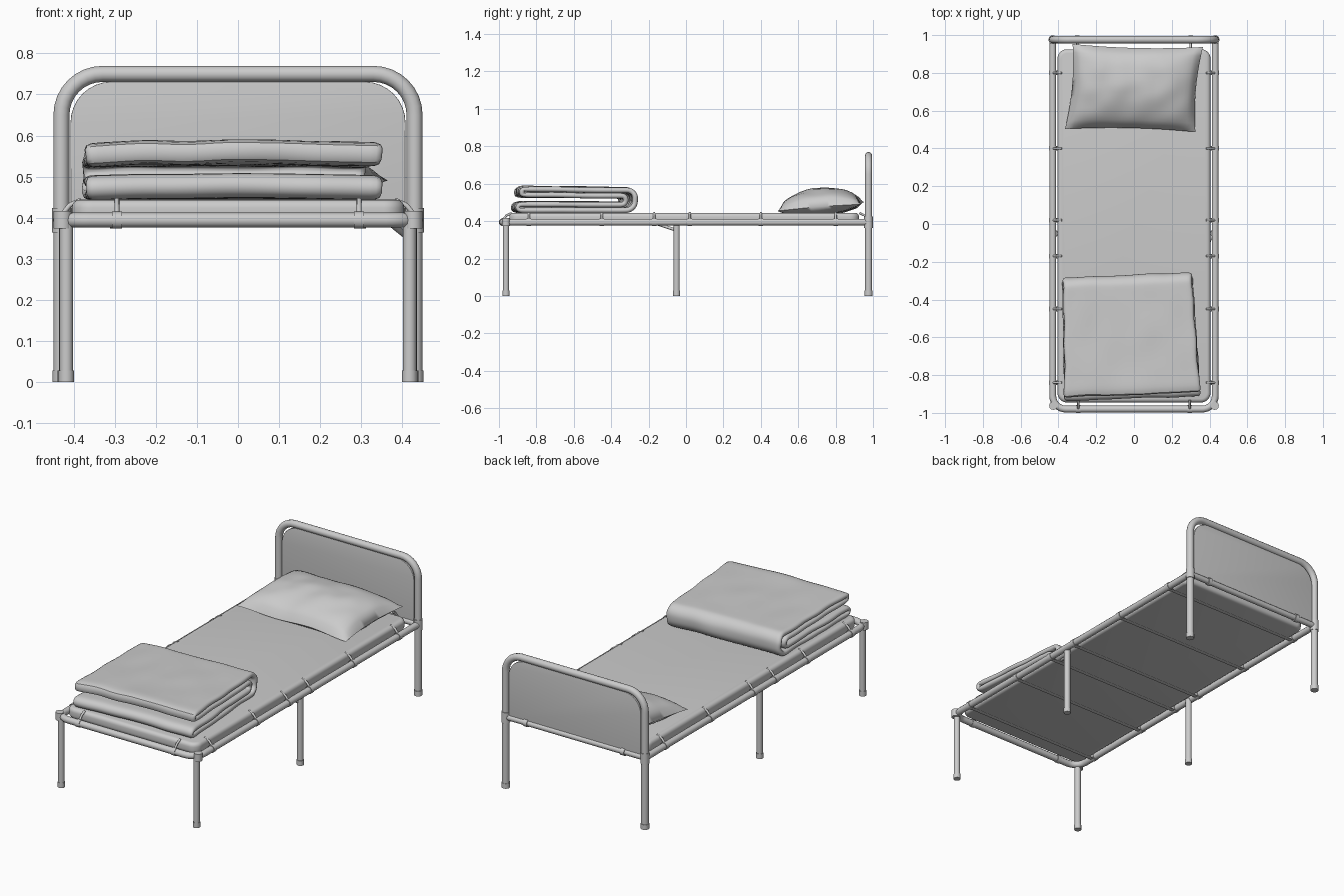
import bpy, bmesh, math
from mathutils import Vector, noise

if "Cube" in bpy.data.objects:
    bpy.data.objects.remove(bpy.data.objects["Cube"])

GREY = (0.6, 0.6, 0.6, 1)
mat = bpy.data.materials.new("plain grey")
mat.use_nodes = True
mat.diffuse_color = GREY
mat.node_tree.nodes["Principled BSDF"].inputs["Base Color"].default_value = GREY


def add(name, mesh, angle=40):
    ob = bpy.data.objects.new(name, mesh)
    bpy.context.collection.objects.link(ob)
    mesh.materials.clear()
    mesh.materials.append(mat)
    bpy.ops.object.select_all(action='DESELECT')
    ob.select_set(True)
    bpy.context.view_layer.objects.active = ob
    bpy.ops.object.shade_smooth_by_angle(angle=math.radians(angle))
    return ob


def fillet(pts, r, cyclic=False, steps=8):
    """Round the inner corners of a path."""
    pts = [Vector(p) for p in pts]
    out = []
    for i, p in enumerate(pts):
        if not cyclic and i in (0, len(pts) - 1):
            out.append(p)
            continue
        a = p + (pts[i - 1] - p).normalized() * r
        b = p + (pts[(i + 1) % len(pts)] - p).normalized() * r
        c = a + b - p
        for k in range(steps + 1):
            t = k / steps * math.pi / 2
            out.append(c + (a - c) * math.cos(t) + (b - c) * math.sin(t))
    return out


def tube(name, pts, r, cyclic=False):
    cu = bpy.data.curves.new(name, 'CURVE')
    cu.dimensions = '3D'
    cu.bevel_depth, cu.bevel_resolution, cu.use_fill_caps = r, 4, True
    sp = cu.splines.new('POLY')
    sp.points.add(len(pts) - 1)
    for q, p in zip(sp.points, pts):
        q.co = (*p, 1)
    sp.use_cyclic_u = cyclic
    tmp = bpy.data.objects.new(name, cu)
    bpy.context.collection.objects.link(tmp)
    bpy.context.view_layer.update()
    mesh = bpy.data.meshes.new_from_object(tmp.evaluated_get(bpy.context.evaluated_depsgraph_get()))
    bpy.data.objects.remove(tmp)
    return add(name, mesh)


def slab(name, outline, depth, bevel):
    """Extrude a flat outline and round its rims."""
    bm = bmesh.new()
    f = bm.faces.new([bm.verts.new(p) for p in outline])
    geo = bmesh.ops.extrude_face_region(bm, geom=[f])
    bmesh.ops.translate(bm, vec=depth, verts=[v for v in geo['geom'] if isinstance(v, bmesh.types.BMVert)])
    bmesh.ops.recalc_face_normals(bm, faces=bm.faces)
    rims = [e for e in bm.edges if any(len(g.verts) > 4 for g in e.link_faces)]
    bmesh.ops.bevel(bm, geom=rims, offset=bevel, segments=4, profile=0.5, affect='EDGES')
    me = bpy.data.meshes.new(name)
    bm.to_mesh(me)
    bm.free()
    return add(name, me)


def grid_mesh(name, nu, nv, func, wrap=False):
    """Build a quad sheet from func(i, j); wrap closes it along i."""
    bm = bmesh.new()
    vs = [[bm.verts.new(func(i, j)) for j in range(nv)] for i in range(nu)]
    for i in range(nu if wrap else nu - 1):
        k = (i + 1) % nu
        for j in range(nv - 1):
            bm.faces.new((vs[i][j], vs[k][j], vs[k][j + 1], vs[i][j + 1]))
    bmesh.ops.remove_doubles(bm, verts=bm.verts, dist=1e-5)
    bmesh.ops.recalc_face_normals(bm, faces=bm.faces)
    me = bpy.data.meshes.new(name)
    bm.to_mesh(me)
    bm.free()
    return add(name, me, 70)


RX, RZ, FRONT, HEAD = 0.43, 0.394, -0.98, 0.976

# Bed frame: side rails joined by a rounded front, then the head rail
tube("bed_rail", fillet([(-RX, HEAD, RZ), (-RX, FRONT, RZ), (RX, FRONT, RZ), (RX, HEAD, RZ)], 0.07), 0.018)
tube("head_rail", [(-RX, HEAD, RZ), (RX, HEAD, RZ)], 0.016)

# Headboard hoop, which also forms the rear legs, and its panel
tube("headboard_hoop", fillet([(-RX, HEAD, 0), (-RX, HEAD, 0.75), (RX, HEAD, 0.75), (RX, HEAD, 0)], 0.1), 0.0195)
panel = fillet([(-0.408, 0.97, RZ), (-0.408, 0.97, 0.731), (0.408, 0.97, 0.731), (0.408, 0.97, RZ)], 0.1)
slab("headboard_panel", panel, (0, 0.012, 0), 0.002)

# Legs, feet and collars on both sides
for side, s in (("left", 1), ("right", -1)):
    for part, x, y in (("front", 0.418, -0.962), ("middle", 0.42, -0.05)):
        tube(f"{part}_leg_{side}", [(s * x, y, 0), (s * x, y, RZ)], 0.0165)
        tube(f"{part}_foot_{side}", [(s * x, y, 0), (s * x, y, 0.028)], 0.019)
    tube(f"rear_foot_{side}", [(s * RX, HEAD, 0), (s * RX, HEAD, 0.028)], 0.022)
    tube(f"rear_collar_{side}", [(s * RX, HEAD, RZ - 0.03), (s * RX, HEAD, RZ + 0.03)], 0.023)
    tube(f"front_collar_{side}", [(s * 0.427, -0.962, RZ - 0.02), (s * 0.427, -0.962, RZ + 0.022)], 0.022)
tube("middle_leg_brace", [(0.375, -0.15, 0.384), (0.412, -0.06, 0.354)], 0.008)

# Mattress with rounded corners
MX, M0, M1 = 0.405, -0.945, 0.925
base = fillet([(-MX, M0, 0.384), (MX, M0, 0.384), (MX, M1, 0.384), (-MX, M1, 0.384)], 0.05, True)
slab("mattress", base, (0, 0, 0.06), 0.02)


# Clips: a band on the rail and a bar hooking over the mattress edge
def clip(name, rail, along, inward):
    rail, along, inward = Vector(rail), Vector(along), Vector(inward)
    tube(name + "_band", [rail - along * 0.012, rail + along * 0.012], 0.021)
    up = Vector((0, 0, 1))
    tube(name + "_bar", [rail + up * 0.012, rail + inward * 0.02 + up * 0.036, rail + inward * 0.048 + up * 0.049], 0.006)


for i, y in enumerate((0.8, 0.4, 0.02, -0.17, -0.45, -0.84)):
    for side, s in (("left", 1), ("right", -1)):
        clip(f"side_clip_{side}_{i}", (s * RX, y, RZ), (0, 1, 0), (-s, 0, 0))
    # Flat support strap beneath the mattress
    strap = [(-RX, y - 0.012, 0.379), (RX, y - 0.012, 0.379), (RX, y + 0.012, 0.379), (-RX, y + 0.012, 0.379)]
    bm = bmesh.new()
    bm.faces.new([bm.verts.new(p) for p in strap])
    bmesh.ops.solidify(bm, geom=bm.faces[:], thickness=0.006)
    me = bpy.data.meshes.new("support_strap")
    bm.to_mesh(me)
    bm.free()
    add(f"support_strap_{i}", me)
for side, s in (("left", 1), ("right", -1)):
    clip(f"front_clip_{side}", (s * 0.295, FRONT, RZ), (1, 0, 0), (0, 1, 0))
    clip(f"head_clip_{side}", (s * 0.3, HEAD, RZ), (1, 0, 0), (0, -1, 0))


# Pillow: a puffed, slightly skewed cushion with pinched corners
def pillow_half(sign):
    def point(i, j):
        u, v = i / 16 - 1, j / 10 - 1
        x = 0.345 * u * (1 - 0.05 * (1 - v * v)) + 0.02 * v
        y = 0.72 + 0.225 * v * (1 - 0.06 * (1 - u * u)) - 0.008 * u
        puff = ((1 - u ** 4) * (1 - v * v)) ** 0.55
        fold = 0.012 * noise.noise((u * 3, v * 2, 5)) * puff
        mid = 0.478 + 0.018 * v + 0.006 * math.sin(5 * u) * abs(v)
        z = mid + fold + puff * (0.097 if sign > 0 else -0.05)
        return x, y, max(z, 0.442)
    return point


top = pillow_half(1)
bottom = pillow_half(-1)
grid_mesh("pillow", 66, 21, lambda i, j: top(i, j) if i <= 32 else bottom(65 - i, j))

# Folded blanket: one closed loop of cloth, folded in half with nested layers
outer = fillet([(0, -0.895, 0.574), (0, -0.285, 0.567), (0, -0.285, 0.461), (0, -0.905, 0.461)], 0.045, steps=6)
inner = fillet([(0, -0.905, 0.493), (0, -0.335, 0.491), (0, -0.335, 0.538), (0, -0.895, 0.544)], 0.022, steps=4)


def resample(path, step=0.03):
    out = []
    for a, b in zip(path, path[1:]):
        n = max(1, round((b - a).length / step))
        out += [a.lerp(b, k / n) for k in range(n)]
    return out + [path[-1]]


lower_nose = [Vector((0, -0.914, 0.477))]
upper_nose = [Vector((0, -0.89, 0.559))]
loop = resample(outer) + lower_nose + resample(inner) + upper_nose


def blanket(i, j):
    p, u = loop[i], j / 12 - 1
    slant = 0.025 * (p.y + 0.6) / 0.3
    x = -0.022 + u * (0.352 - 0.4 * slant) - 0.5 * slant
    x += u * 0.012 * noise.noise((p.y * 6, p.z * 20, 2))
    dip = 0.006 * noise.noise((u * 2.5, p.y * 5, 1)) * (1 if p.z > 0.52 else 0.3)
    return x, p.y + 0.012 * noise.noise((u * 2, p.z * 8, 7)) + 0.012 * u, p.z + dip - 0.004 * u * u


cloth = grid_mesh("folded_blanket", len(loop), 25, blanket, True)
thick = cloth.modifiers.new("thickness", 'SOLIDIFY')
thick.thickness, thick.offset = 0.029, 0
cloth.modifiers.new("softness", 'SUBSURF').levels = 1
cloth.modifiers["softness"].render_levels = 1
